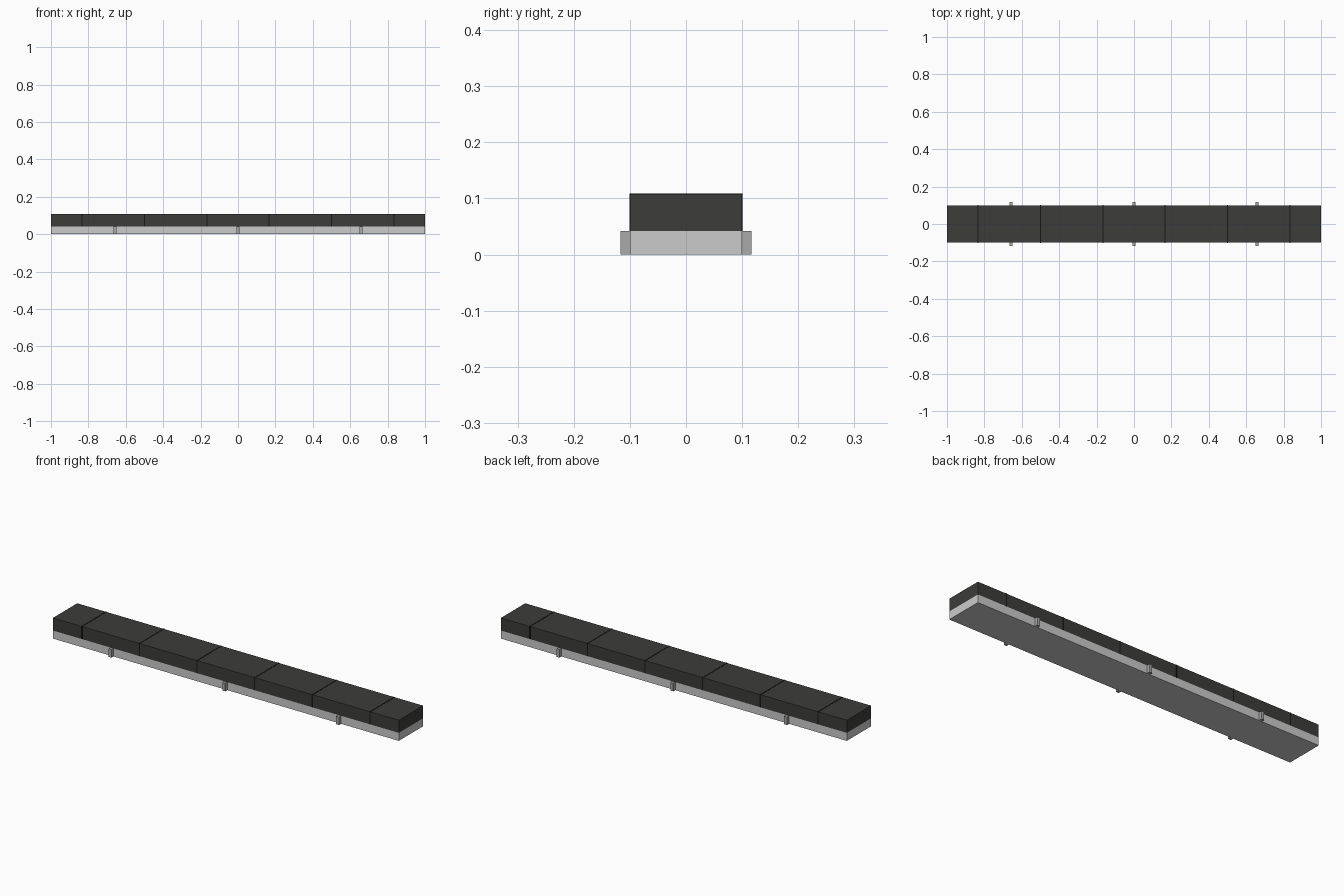
import bpy

if "Cube" in bpy.data.objects:
    bpy.data.objects.remove(bpy.data.objects["Cube"])

def material(name, rgb):
    m = bpy.data.materials.new(name)
    m.diffuse_color = (*rgb, 1)
    m.use_nodes = True
    m.node_tree.nodes["Principled BSDF"].inputs["Base Color"].default_value = m.diffuse_color
    return m

DARK = material("dark_cladding", (0.045, 0.045, 0.042))
SEAM = material("black_joint", (0.008, 0.008, 0.008))
STEEL = material("steel", (0.4, 0.4, 0.4))

def box(name, x0, x1, y0, y1, z0, z1, mat=None):
    bpy.ops.mesh.primitive_cube_add(size=1, location=((x0 + x1) / 2, (y0 + y1) / 2, (z0 + z1) / 2))
    o = bpy.context.object
    o.name = name
    o.scale = (x1 - x0, y1 - y0, z1 - z0)
    bpy.ops.object.transform_apply(location=False, rotation=False, scale=True)
    if mat:
        o.data.materials.append(mat)
    return o

HALF_W, BASE_H, TOP = 0.1, 0.042, 0.108

# Pale plinth
box("plinth", -1, 1, -HALF_W, HALF_W, 0, BASE_H)

# Dark capping blocks: five full lengths and two half lengths
joints = [(i - 2.5) / 3 for i in range(6)]
ends = [-1] + joints + [1]
for i, (a, b) in enumerate(zip(ends, ends[1:])):
    box(f"cap_block_{i}", a, b, -HALF_W, HALF_W, BASE_H, TOP, DARK)

# Thin, slightly raised joint strips wrapping over the cap
for i, x in enumerate(joints):
    box(f"joint_strip_{i}", x - 0.003, x + 0.003, -HALF_W - 0.001, HALF_W + 0.001,
        BASE_H, TOP + 0.001, SEAM)

# Small fixing lugs on both long sides
for i, x in enumerate((-0.658, 0, 0.658)):
    for side, s in (("front", -1), ("back", 1)):
        y0, y1 = sorted((s * HALF_W, s * 0.117))
        box(f"lug_{side}_{i}", x - 0.008, x + 0.008, y0, y1, 0, BASE_H, STEEL)
